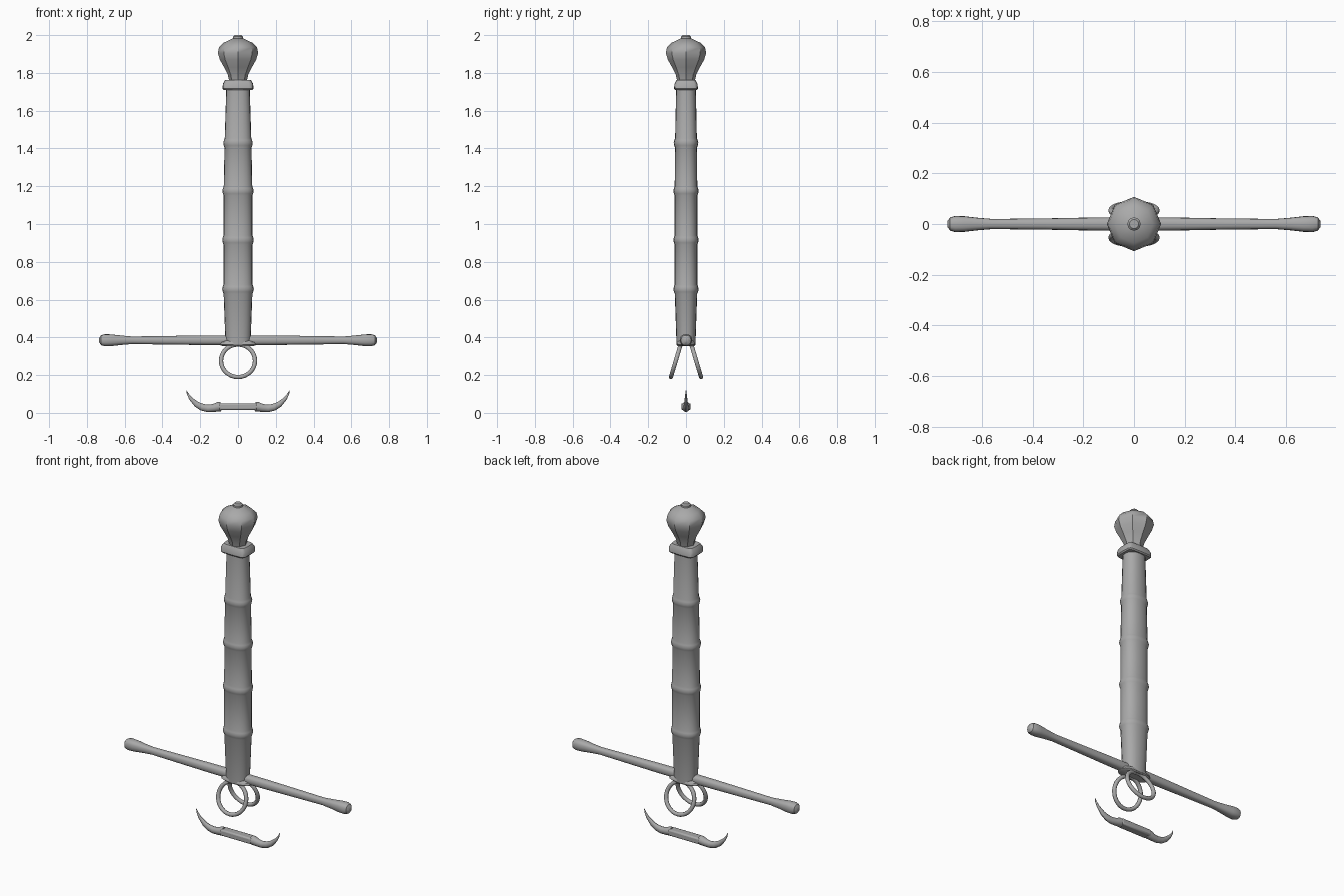
import bpy, bmesh, math
from mathutils import Vector

cube = bpy.data.objects.get("Cube")
if cube:
    bpy.data.objects.remove(cube, do_unlink=True)

steel = bpy.data.materials.new("grey_steel")
steel.use_nodes = True
GREY = (0.4, 0.4, 0.4, 1)
steel.diffuse_color = GREY
steel.node_tree.nodes["Principled BSDF"].inputs["Base Color"].default_value = GREY


def finish(obj, name, angle=35):
    obj.name = name
    obj.data.materials.clear()
    obj.data.materials.append(steel)
    bpy.ops.object.select_all(action='DESELECT')
    obj.select_set(True)
    bpy.context.view_layer.objects.active = obj
    bpy.ops.object.shade_smooth_by_angle(angle=math.radians(angle))
    return obj


def loft(name, stations, sides=16, power=2.0, turn=0.0, angle=35):
    """Skin rounded sections (x, z, half width in plane, half depth in y) along an xz path."""
    bm = bmesh.new()
    pts = [Vector((s[0], 0, s[1])) for s in stations]
    rings = []
    for i, (x, z, a, b) in enumerate(stations):
        tangent = pts[min(i + 1, len(pts) - 1)] - pts[max(i - 1, 0)]
        side = Vector((0, 1, 0)).cross(tangent.normalized())
        ring = []
        for k in range(sides):
            t = math.tau * k / sides + turn
            c, s = math.cos(t), math.sin(t)
            c = math.copysign(abs(c) ** (2 / power), c)
            s = math.copysign(abs(s) ** (2 / power), s)
            ring.append(bm.verts.new(pts[i] + side * a * c + Vector((0, b * s, 0))))
        rings.append(ring)
    for lower, upper in zip(rings, rings[1:]):
        for k in range(sides):
            n = (k + 1) % sides
            bm.faces.new((lower[k], lower[n], upper[n], upper[k]))
    bm.faces.new(rings[0])
    bm.faces.new(rings[-1])
    bmesh.ops.recalc_face_normals(bm, faces=bm.faces)
    mesh = bpy.data.meshes.new(name)
    bm.to_mesh(mesh)
    bm.free()
    obj = bpy.data.objects.new(name, mesh)
    bpy.context.collection.objects.link(obj)
    return finish(obj, name, angle)


def box(name, centre, size, bevel):
    bpy.ops.mesh.primitive_cube_add(size=1, location=centre)
    obj = bpy.context.object
    obj.scale = size
    bpy.ops.object.transform_apply(location=False, rotation=False, scale=True)
    mod = obj.modifiers.new("soft_edges", 'BEVEL')
    mod.width, mod.segments = bevel, 2
    return finish(obj, name)


def mirrored(half):
    return [(-x, z, a, b) for x, z, a, b in reversed(half)] + half


# Grip: tapering oval with four raised bands
BANDS = (0.655, 0.915, 1.175, 1.43)
SHAPE = ((0.36, 0.066, 0.05), (0.655, 0.077, 0.06), (1.175, 0.076, 0.06),
         (1.43, 0.071, 0.058), (1.72, 0.062, 0.052))


def grip_size(z):
    for (z0, a0, b0), (z1, a1, b1) in zip(SHAPE, SHAPE[1:]):
        if z <= z1:
            f = (z - z0) / (z1 - z0)
            return a0 + f * (a1 - a0), b0 + f * (b1 - b0)


rows = [(0.36, 0), (1.72, 0)]
for band in BANDS:
    rows += [(band + d, g) for d, g in
             ((-0.025, 0), (-0.014, 0.004), (0, 0.007), (0.014, 0.004), (0.025, 0))]
grip = []
for z, grow in sorted(rows):
    a, b = grip_size(z)
    grip.append((0, z, a + grow, b + grow))
loft("grip", grip, 20, 2.3)

# Collar between grip and pommel
loft("collar", [(0, 1.71, 0.076, 0.058), (0, 1.717, 0.082, 0.063),
                (0, 1.742, 0.08, 0.061), (0, 1.762, 0.068, 0.05)], 16, 6)

# Pommel: eight-sided pear with a small button
PEAR = ((1.75, 0.045), (1.79, 0.054), (1.83, 0.074), (1.87, 0.096), (1.905, 0.107),
        (1.935, 0.101), (1.96, 0.075), (1.982, 0.028))
loft("pommel", [(0, z, r, r) for z, r in PEAR], 8)
loft("pommel_button", [(0, 1.97, 0.026, 0.026), (0, 1.992, 0.026, 0.026),
                       (0, 2.0, 0.018, 0.018)], 16)

# Crossguard with swollen ends
arm = [(0.02, 0.385, 0.026, 0.027), (0.2, 0.385, 0.025, 0.025),
       (0.36, 0.385, 0.023, 0.022), (0.56, 0.385, 0.02, 0.02),
       (0.62, 0.385, 0.025, 0.025), (0.67, 0.385, 0.031, 0.031),
       (0.705, 0.385, 0.032, 0.032), (0.725, 0.385, 0.026, 0.026),
       (0.735, 0.385, 0.012, 0.012)]
loft("crossguard", mirrored(arm), 16, 2.5)

# Rounded plate under the grip
loft("guard_plate", [(0, 0.355, 0.085, 0.044), (0, 0.362, 0.1, 0.05),
                     (0, 0.375, 0.095, 0.048), (0, 0.387, 0.06, 0.04)], 20, 2.5)

# Two side rings, splayed outwards below the guard
for label, s in (("front", -1), ("back", 1)):
    bpy.ops.mesh.primitive_torus_add(
        major_radius=0.09, minor_radius=0.0115, major_segments=32, minor_segments=10,
        location=(0, s * 0.054, 0.276), rotation=(math.pi / 2 + s * 0.29, 0, 0))
    finish(bpy.context.object, label + "_side_ring", 60)

# Separate lower piece: bar, end collars and two upturned horns
box("lower_bar", (0, 0, 0.033), (0.2, 0.05, 0.036), 0.008)
horn = [(0.09, 0.033, 0.024, 0.025), (0.105, 0.032, 0.025, 0.025),
        (0.13, 0.026, 0.021, 0.02), (0.16, 0.0235, 0.0195, 0.017),
        (0.19, 0.03, 0.0185, 0.014), (0.22, 0.046, 0.015, 0.011),
        (0.25, 0.075, 0.009, 0.007), (0.266, 0.1, 0.005, 0.004),
        (0.273, 0.12, 0.001, 0.001)]
for label, s in (("left", 1), ("right", -1)):
    loft(label + "_horn", [(s * x, z, a, b) for x, z, a, b in horn], 12)
